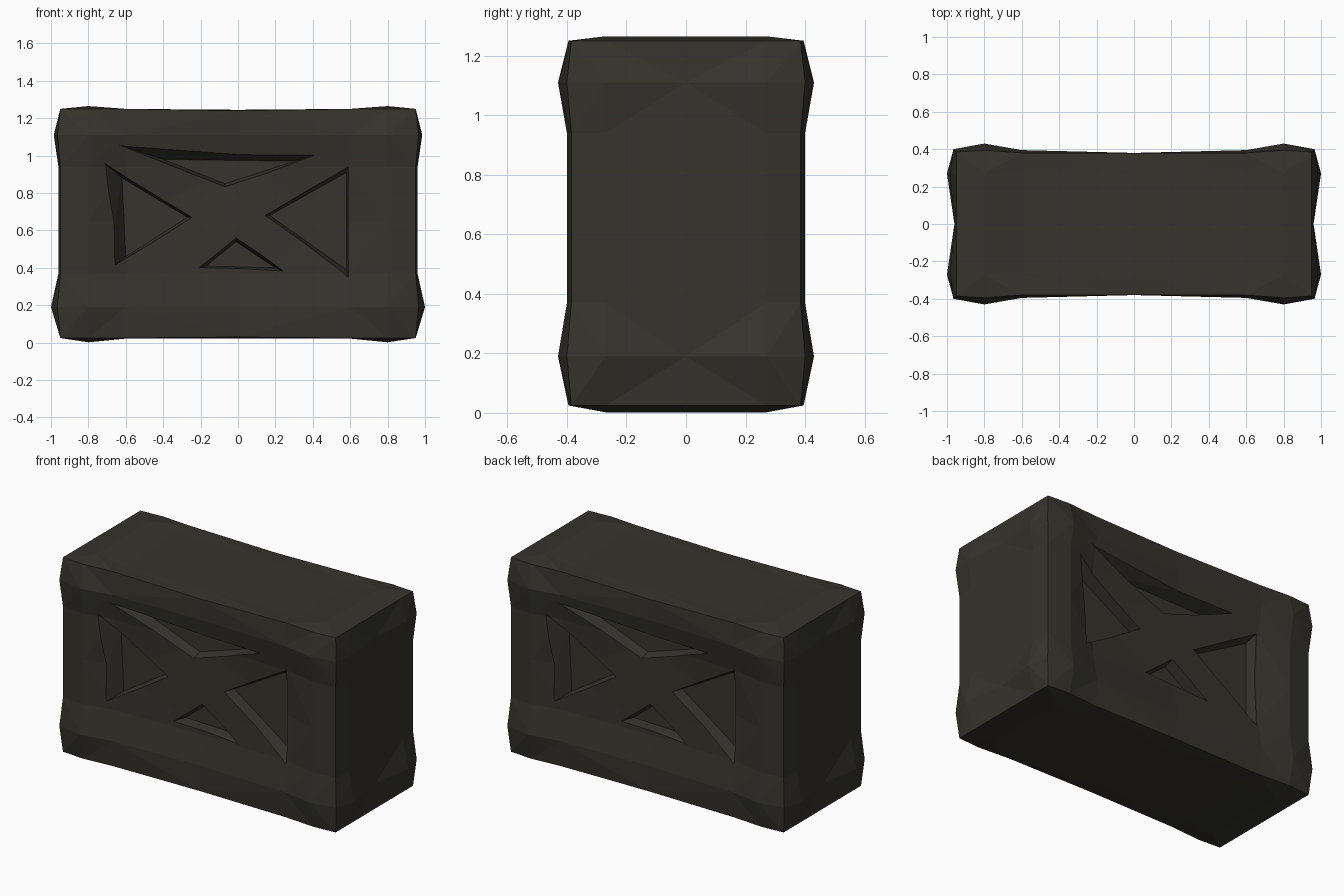
import bpy, bmesh

if "Cube" in bpy.data.objects:
    bpy.data.objects.remove(bpy.data.objects["Cube"])

mat = bpy.data.materials.new("dark olive")
mat.diffuse_color = (0.035, 0.033, 0.025, 1)
mat.use_nodes = True
mat.node_tree.nodes["Principled BSDF"].inputs["Base Color"].default_value = mat.diffuse_color

XS = [-.95, -.8, -.6, 0, .6, .8, .95]
YS = [-.385, -.27, 0, .27, .385]
ZS = [.025, .19, .37, .65, .94, 1.11, 1.25]
NX, NY, NZ = len(XS) - 1, len(YS) - 1, len(ZS) - 1


def sign(v):
    return 1 if v > 0 else -1


def place(i, j, k):
    """Box lattice point pushed in or out: swollen corners, sunken panels."""
    x, y, z = XS[i], YS[j], ZS[k]
    ex, ey, ez = i in (0, NX), j in (0, NY), k in (0, NZ)
    corner_x, corner_z = i in (1, NX - 1), k in (1, NZ - 1)
    if ey and not ex and not ez:                 # front and back relief
        if corner_x and corner_z:
            d = .43
        elif corner_x:
            d = .40
        elif corner_z:
            d = .38 if i == 3 else .395
        else:
            d = .345 if 3 in (i, k) else .36
        y = sign(y) * d
    elif ex and not ey and not ez:               # ends
        x = sign(x) * (.985 if corner_z and j != 2 else .96)
    elif ez and not ex and not ey:               # top and bottom
        d = .01 if corner_x else -.01
        z = 1.255 + d if k else .012 - d
    elif ex and ey and not ez:                   # upright edges
        x = sign(x) * (.965 if corner_z else .95)
        y = sign(y) * (.40 if corner_z else .385)
    elif ey and ez and not ex:                   # long edges
        y = sign(y) * (.395 if corner_x else .38)
        if i == 3:
            z = 1.24 if k else .03
    if k == 1 and ex and not ey and j != 2:      # feet of the ends flare most
        x = sign(x) * 1.0
    return x, y, z


# crate body
bm = bmesh.new()
verts = {}


def v(i, j, k):
    if (i, j, k) not in verts:
        verts[i, j, k] = bm.verts.new(place(i, j, k))
    return verts[i, j, k]


def quad(*keys):
    bm.faces.new([v(*key) for key in keys])


for i in range(NX):
    for k in range(NZ):
        for j in (0, NY):
            quad((i, j, k), (i + 1, j, k), (i + 1, j, k + 1), (i, j, k + 1))
    for j in range(NY):
        for k in (0, NZ):
            quad((i, j, k), (i + 1, j, k), (i + 1, j + 1, k), (i, j + 1, k))
for j in range(NY):
    for k in range(NZ):
        for i in (0, NX):
            quad((i, j, k), (i, j + 1, k), (i, j + 1, k + 1), (i, j, k + 1))
bmesh.ops.triangulate(bm, faces=bm.faces[:])
bmesh.ops.recalc_face_normals(bm, faces=bm.faces[:])


def make_object(name, mesh_bm):
    me = bpy.data.meshes.new(name)
    mesh_bm.to_mesh(me)
    mesh_bm.free()
    me.materials.append(mat)
    ob = bpy.data.objects.new(name, me)
    bpy.context.scene.collection.objects.link(ob)
    return ob


body = make_object("crate_body", bm)

# triangular pockets (floor, rim) that leave the cross brace standing
POCKETS = [
    ([(-.4, .98), (.3, .97), (-.07, .85)], [(-.74, 1.09), (.5, 1.03), (-.07, .81)]),
    ([(-.6, .46), (-.27, .67), (-.62, .88)], [(-.7, .38), (-.21, .67), (-.76, 1.0)]),
    ([(.17, .68), (.58, .91), (.58, .39)], [(.11, .68), (.6, .97), (.6, .31)]),
    ([(-.17, .41), (.2, .4), (-.01, .54)], [(-.26, .39), (.3, .36), (-.01, .59)]),
]
FLOOR_Y, RIM_Y = .28, .44
cb = bmesh.new()
for s in (-1, 1):
    for low, high in POCKETS:
        floor = [cb.verts.new((-s * x, s * FLOOR_Y, z)) for x, z in low]
        rim = [cb.verts.new((-s * x, s * RIM_Y, z)) for x, z in high]
        cb.faces.new(floor)
        cb.faces.new(rim)
        for a in range(3):
            b = (a + 1) % 3
            cb.faces.new((floor[a], floor[b], rim[b], rim[a]))
bmesh.ops.triangulate(cb, faces=cb.faces[:])
bmesh.ops.recalc_face_normals(cb, faces=cb.faces[:])
cutter = make_object("pocket_cutter", cb)
cutter.hide_render = True

mod = body.modifiers.new("pockets", 'BOOLEAN')
mod.operation = 'DIFFERENCE'
mod.solver = 'EXACT'
mod.use_self = True
mod.object = cutter
bpy.context.view_layer.objects.active = body
body.select_set(True)
bpy.ops.object.modifier_apply(modifier=mod.name)
bpy.data.objects.remove(cutter)
